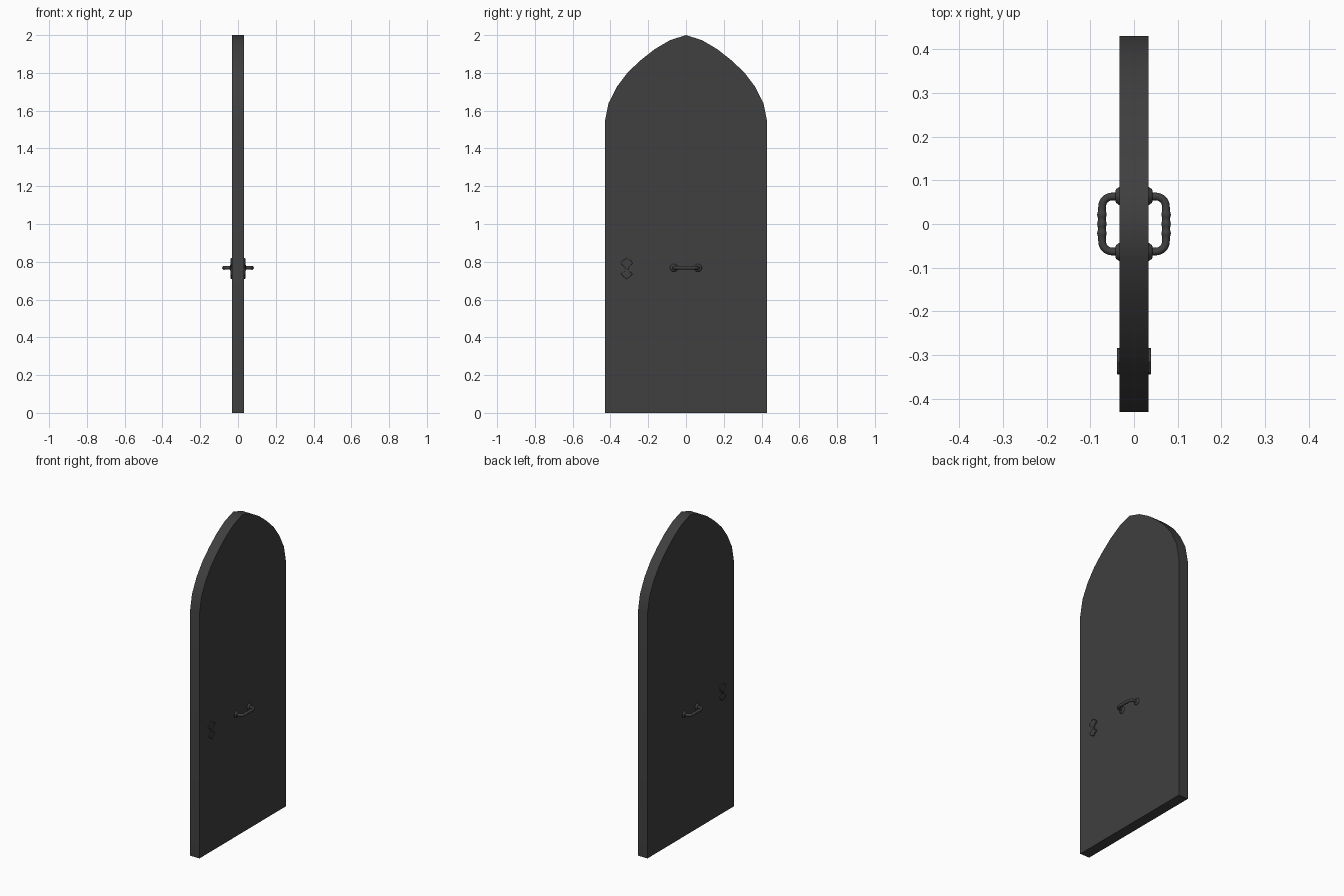
import bpy, bmesh, math
from mathutils import Vector

cube = bpy.data.objects.get("Cube")
if cube:
    bpy.data.objects.remove(cube, do_unlink=True)

HALF_T = 0.033      # half thickness of the door
HANDLE_Z = 0.768


def material(name, rgb):
    m = bpy.data.materials.new(name)
    m.use_nodes = True
    m.diffuse_color = (*rgb, 1)
    m.node_tree.nodes["Principled BSDF"].inputs["Base Color"].default_value = (*rgb, 1)
    return m


charcoal = material("charcoal", (0.05, 0.05, 0.05))


def finish(obj, angle):
    if not obj.data.materials:
        obj.data.materials.append(charcoal)
    bpy.ops.object.select_all(action='DESELECT')
    obj.select_set(True)
    bpy.context.view_layer.objects.active = obj
    bpy.ops.object.shade_smooth_by_angle(angle=math.radians(angle))
    return obj


def slab(name, half_outline, x0, x1, y_mid=0, angle=40, bevel=0):
    """Extrude along x a (y, z) outline mirrored about y_mid."""
    pts = half_outline + [(-y, z) for y, z in reversed(half_outline) if y > 0]
    bm = bmesh.new()
    face = bm.faces.new([bm.verts.new((x0, y + y_mid, z)) for y, z in pts])
    ext = bmesh.ops.extrude_face_region(bm, geom=[face])
    moved = [v for v in ext["geom"] if isinstance(v, bmesh.types.BMVert)]
    bmesh.ops.translate(bm, verts=moved, vec=(x1 - x0, 0, 0))
    bmesh.ops.recalc_face_normals(bm, faces=bm.faces)
    mesh = bpy.data.meshes.new(name)
    bm.to_mesh(mesh)
    bm.free()
    obj = bpy.data.objects.new(name, mesh)
    bpy.context.collection.objects.link(obj)
    if bevel:
        mod = obj.modifiers.new("soft_edge", 'BEVEL')
        mod.width, mod.segments = bevel, 2
    return finish(obj, angle)


def handle(name, side):
    """Rounded pull bar with turned beads in the middle."""
    path = [(0.03, -0.063, 1)]
    for i in range(9):
        a = math.pi / 2 * i / 8
        path.append((0.05 + 0.023 * math.sin(a), -0.04 - 0.023 * math.cos(a), 1))
    for i in range(1, 32):
        y = -0.032 + 0.064 * i / 32
        path.append((0.0735, y, 1 + 0.22 * math.sin(math.pi * 3 * i / 32) ** 2))
    path += [(x, -y, r) for x, y, r in reversed(path[:10])]
    curve = bpy.data.curves.new(name, 'CURVE')
    curve.dimensions = '3D'
    curve.bevel_depth, curve.bevel_resolution = 0.0088, 3
    curve.use_fill_caps = True
    spline = curve.splines.new('POLY')
    spline.points.add(len(path) - 1)
    for p, (x, y, r) in zip(spline.points, path):
        p.co = (side * x, y, HANDLE_Z, 1)
        p.radius = r
    obj = bpy.data.objects.new(name, curve)
    bpy.context.collection.objects.link(obj)
    bpy.ops.object.select_all(action='DESELECT')
    obj.select_set(True)
    bpy.context.view_layer.objects.active = obj
    bpy.ops.object.convert(target='MESH')
    return finish(bpy.context.object, 50)


def rosette(name, side, y):
    """Stepped round mount where the bar meets the door."""
    bpy.ops.mesh.primitive_cone_add(vertices=24, radius1=0.022, radius2=0.015, depth=0.01,
                                    location=(side * (HALF_T + 0.004), y, HANDLE_Z),
                                    rotation=(0, side * math.pi / 2, 0))
    obj = bpy.context.object
    obj.name = name
    mod = obj.modifiers.new("soft_edge", 'BEVEL')
    mod.width, mod.segments = 0.002, 2
    return finish(obj, 40)


# Door leaf with pointed arch
slab("door_leaf",
     [(0.43, 0), (0.43, 1.54), (0.41, 1.64), (0.365, 1.728), (0.308, 1.803),
      (0.24, 1.867), (0.165, 1.926), (0.085, 1.973), (0, 2.0)],
     -HALF_T, HALF_T)

# Keyhole plate outline: two pointed lobes joined by a narrow waist
plate = [(0, 0.709), (0.014, 0.719), (0.031, 0.734), (0.024, 0.744), (0.01, 0.749),
         (0.008, 0.765), (0.016, 0.777), (0.031, 0.79), (0.026, 0.805), (0.014, 0.81),
         (0, 0.82)]

for side, label in ((1, "left"), (-1, "right")):
    handle(label + "_handle", side)
    for y, end in ((0.064, "rear"), (-0.064, "front")):
        rosette(f"{label}_{end}_rosette", side, y)
    slab(label + "_keyhole_plate", plate, side * (HALF_T - 0.003), side * (HALF_T + 0.006),
         y_mid=-0.314, angle=30, bevel=0.002)
